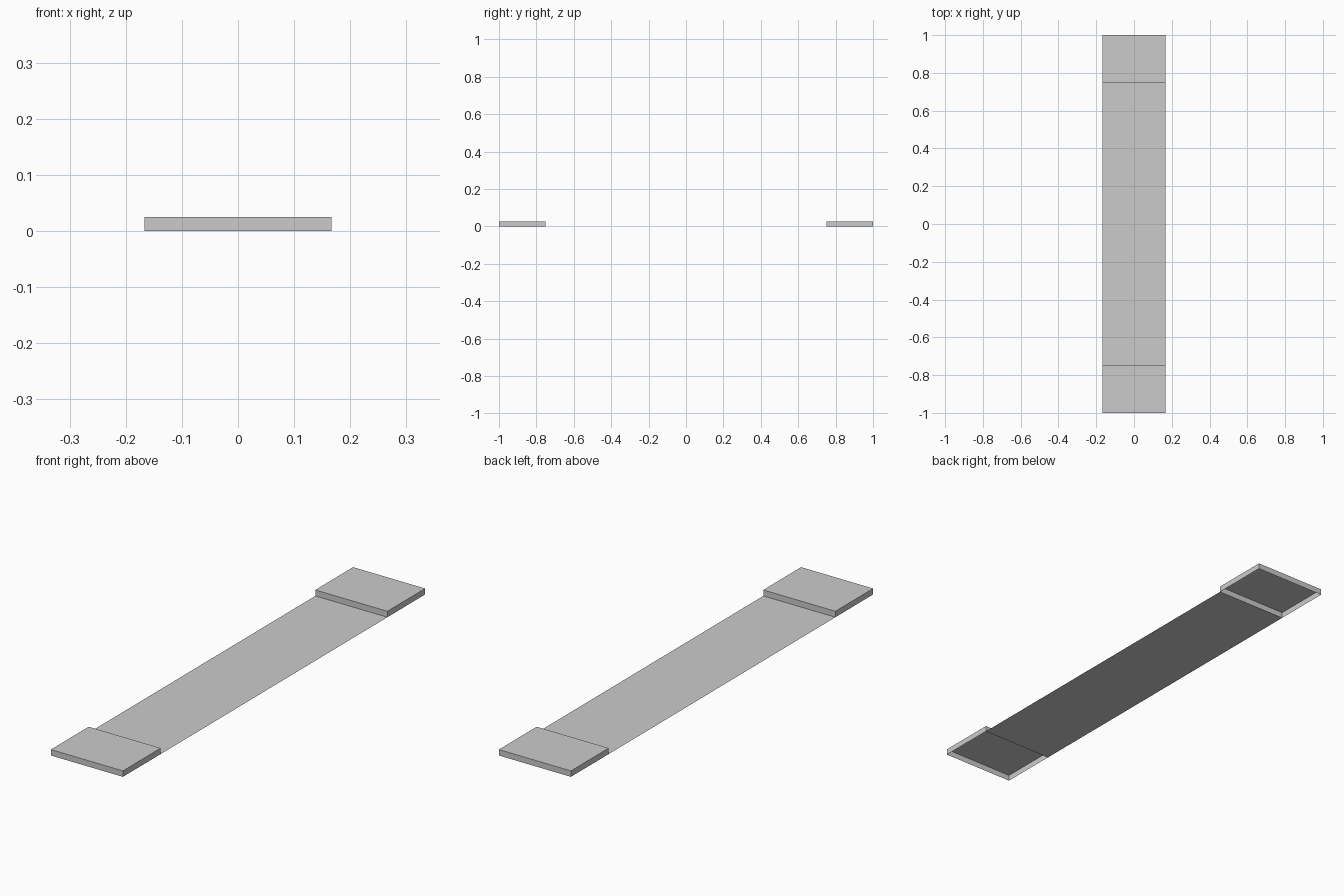
import bpy
import bmesh

if "Cube" in bpy.data.objects:
    bpy.data.objects.remove(bpy.data.objects["Cube"], do_unlink=True)

HALF_WIDTH = 0.167
HEIGHT = 0.025
INNER, OUTER = 0.75, 1.0

grey = bpy.data.materials.new("light_grey")
grey.use_nodes = True
colour = (0.6, 0.6, 0.6, 1)
grey.diffuse_color = colour
grey.node_tree.nodes["Principled BSDF"].inputs["Base Color"].default_value = colour


def finish(name, bm):
    mesh = bpy.data.meshes.new(name)
    bm.to_mesh(mesh)
    bm.free()
    mesh.materials.append(grey)
    obj = bpy.data.objects.new(name, mesh)
    bpy.context.collection.objects.link(obj)


def sheet(name, half_x, y0, y1, z, lid=False):
    """Flat rectangle; with lid, walls drop from its rim to the ground."""
    bm = bmesh.new()
    corners = [(-half_x, y0), (half_x, y0), (half_x, y1), (-half_x, y1)]
    top = [bm.verts.new((x, y, z)) for x, y in corners]
    bm.faces.new(top)
    if lid:
        low = [bm.verts.new((x, y, 0)) for x, y in corners]
        for i in range(4):
            j = (i + 1) % 4
            bm.faces.new((low[i], low[j], top[j], top[i]))
    finish(name, bm)


# Thin strip between the two raised ends
sheet("middle_strip", HALF_WIDTH, -INNER, INNER, 0)

# Raised end caps, open underneath
sheet("front_end_cap", HALF_WIDTH, -OUTER, -INNER, HEIGHT, lid=True)
sheet("back_end_cap", HALF_WIDTH, INNER, OUTER, HEIGHT, lid=True)

# Narrow marker plates on the strip
for name, y in (("front_marker", -0.375), ("back_marker", 0.375)):
    sheet(name, 0.083, y - 0.011, y + 0.011, 0.002)
